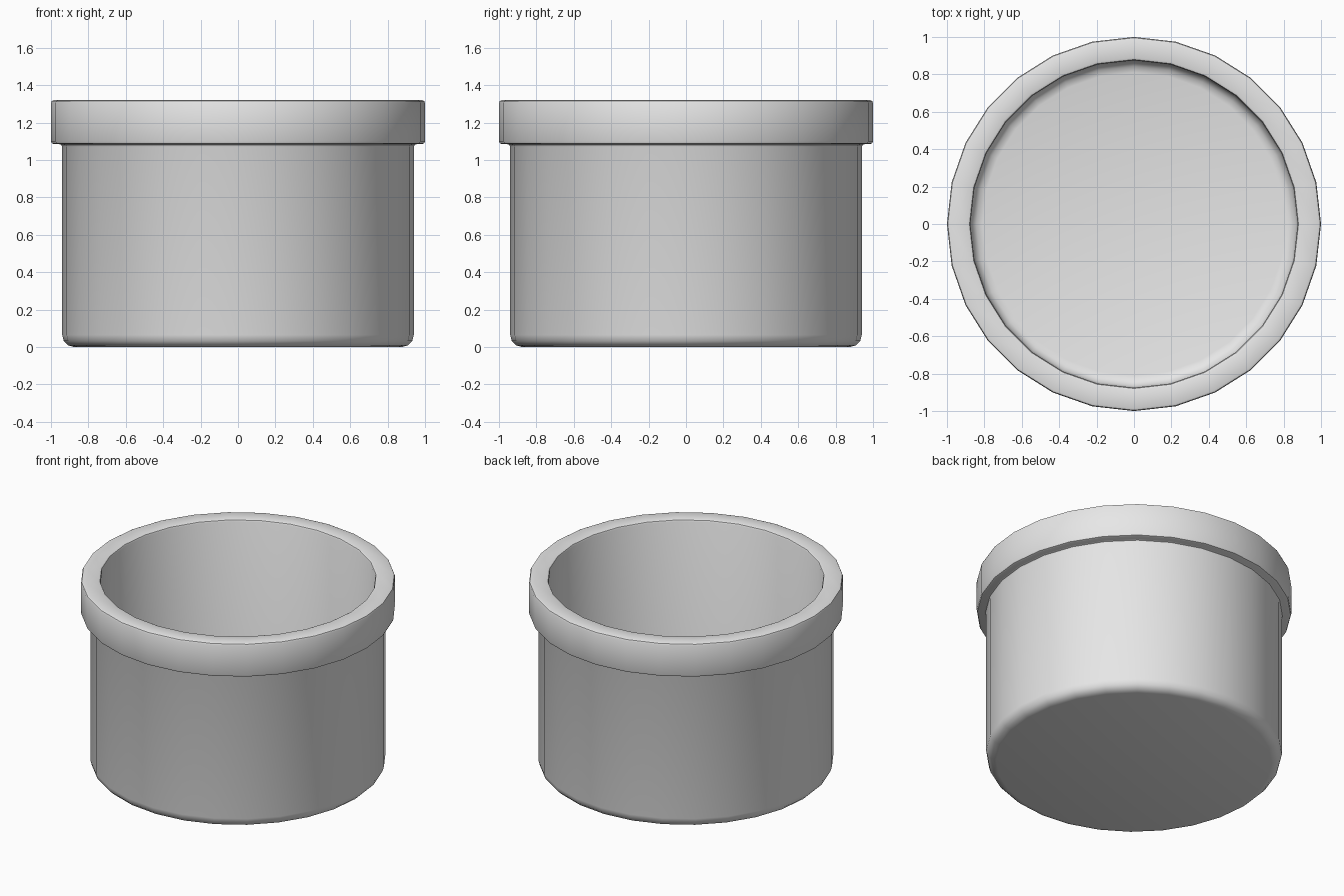
import bpy
import bmesh
import math

SIDES = 28

cube = bpy.data.objects.get("Cube")
if cube:
    bpy.data.objects.remove(cube, do_unlink=True)

grey = bpy.data.materials.new("light_grey")
grey.use_nodes = True
colour = (0.8, 0.8, 0.8, 1.0)
grey.diffuse_color = colour
grey.node_tree.nodes["Principled BSDF"].inputs["Base Color"].default_value = colour


def arc(cx, cz, r, start, end, steps=3):
    """Points (radius, height) of a rounded corner, angles in degrees."""
    angles = [math.radians(start + (end - start) * i / steps) for i in range(steps + 1)]
    return [(cx + r * math.cos(a), cz + r * math.sin(a)) for a in angles]


def lathe(name, profile):
    """Revolve a profile around z into a smooth-shaded object."""
    bm = bmesh.new()
    verts = [bm.verts.new((r, 0, z)) for r, z in profile]
    edges = [bm.edges.new(pair) for pair in zip(verts, verts[1:])]
    bmesh.ops.spin(bm, geom=verts + edges, cent=(0, 0, 0), axis=(0, 0, 1),
                   angle=math.tau, steps=SIDES, use_merge=False)
    bmesh.ops.remove_doubles(bm, verts=bm.verts, dist=0.0005)
    bmesh.ops.recalc_face_normals(bm, faces=bm.faces)
    mesh = bpy.data.meshes.new(name)
    bm.to_mesh(mesh)
    bm.free()
    mesh.materials.append(grey)
    obj = bpy.data.objects.new(name, mesh)
    bpy.context.collection.objects.link(obj)
    bpy.ops.object.select_all(action="DESELECT")
    obj.select_set(True)
    bpy.context.view_layer.objects.active = obj
    bpy.ops.object.shade_smooth_by_angle(angle=math.radians(35))
    return obj


# Pot section: underside, wall, overhanging rim, then down the inside
lathe("pot", [(0, 0)]
      + arc(0.875, 0.065, 0.065, -90, 0)       # rounded foot
      + arc(0.955, 1.07, 0.015, 180, 90, 2)    # fillet under the rim
      + arc(0.985, 1.10, 0.015, -90, 0, 2)     # lower rim edge
      + arc(0.985, 1.305, 0.015, 0, 90, 2)     # upper rim edge
      + arc(0.89, 1.305, 0.015, 90, 180, 2)    # inner rim edge
      + arc(0.81, 0.125, 0.065, 0, -90)        # rounded inside floor
      + [(0, 0.06)])
